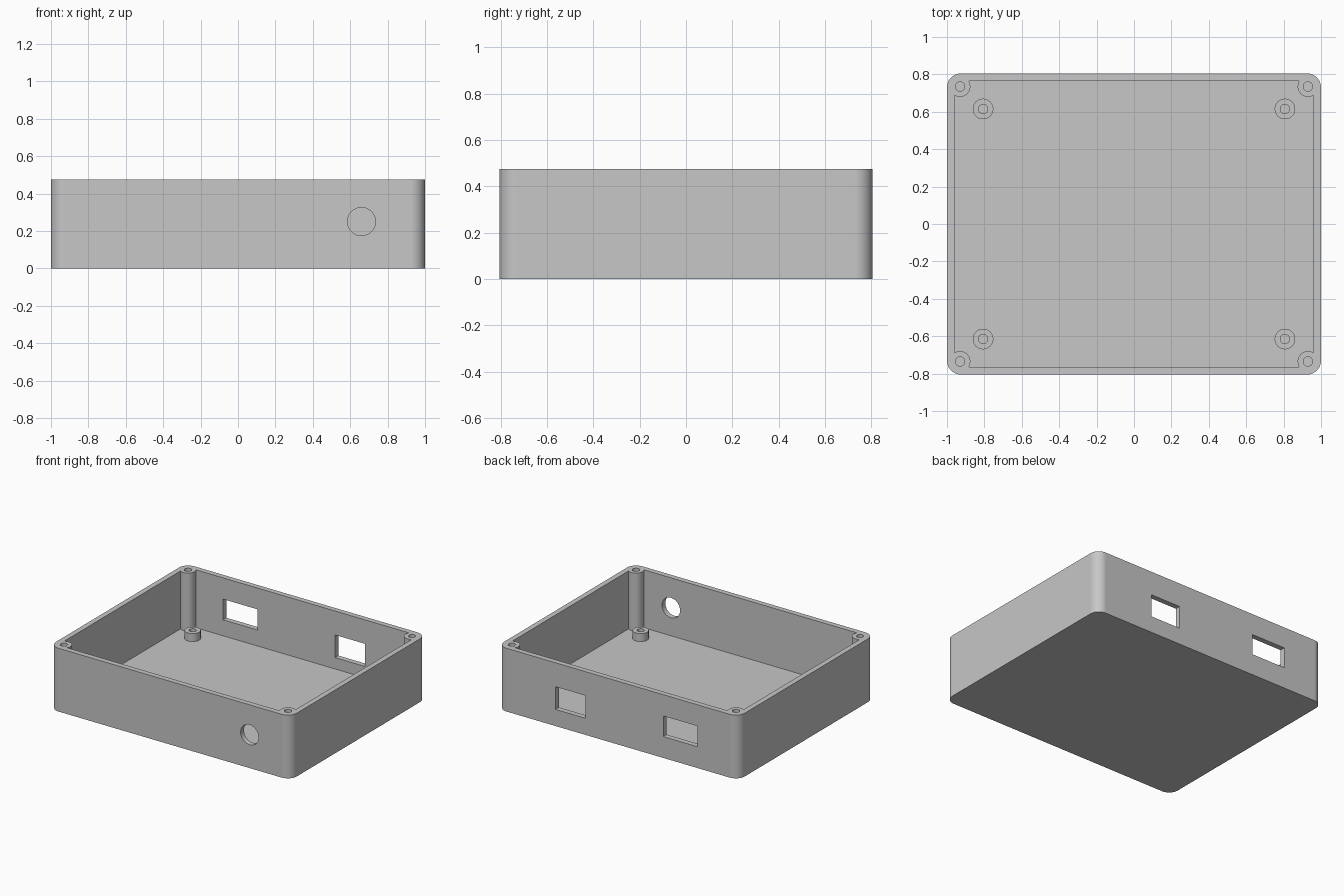
import bpy, bmesh, math

if "Cube" in bpy.data.objects:
    bpy.data.objects.remove(bpy.data.objects["Cube"], do_unlink=True)

# Main dimensions
HX, HY, H = 1.0, 0.805, 0.475
WALL, FLOOR = 0.04, 0.04
POST = (0.93, 0.735)
STANDOFF = (0.807, 0.615)
POST_R, HOLE_R = 0.055, 0.025

gray = bpy.data.materials.new("plain gray")
gray.use_nodes = True
gray.diffuse_color = (0.57, 0.57, 0.57, 1)
gray.node_tree.nodes["Principled BSDF"].inputs["Base Color"].default_value = gray.diffuse_color


def prism(name, loop, z0, z1):
    """Extrude a closed outline from z0 to z1."""
    bm = bmesh.new()
    face = bm.faces.new([bm.verts.new((x, y, z0)) for x, y in loop])
    top = bmesh.ops.extrude_face_region(bm, geom=[face])["geom"]
    moved = [v for v in top if isinstance(v, bmesh.types.BMVert)]
    bmesh.ops.translate(bm, verts=moved, vec=(0, 0, z1 - z0))
    bmesh.ops.recalc_face_normals(bm, faces=bm.faces)
    mesh = bpy.data.meshes.new(name)
    bm.to_mesh(mesh)
    bm.free()
    mesh.materials.append(gray)
    obj = bpy.data.objects.new(name, mesh)
    bpy.context.collection.objects.link(obj)
    return obj


def arc(cx, cy, r, start, end, n):
    angles = [start + (end - start) * i / n for i in range(n + 1)]
    return [(cx + r * math.cos(a), cy + r * math.sin(a)) for a in angles]


def four_corners(corner):
    """Mirror one corner outline into a closed loop."""
    half = corner + [(-x, y) for x, y in reversed(corner)]
    return half + [(x, -y) for x, y in reversed(half)]


def circle(cx, cy, r, n=40):
    return arc(cx, cy, r, 0, 2 * math.pi, n)[:-1]


def rectangle(x0, x1, y0, y1):
    return [(x0, y0), (x1, y0), (x1, y1), (x0, y1)]


def combine(target, tool, operation):
    mod = target.modifiers.new(operation.title(), "BOOLEAN")
    mod.operation, mod.solver, mod.object = operation, "EXACT", tool
    bpy.context.view_layer.objects.active = target
    bpy.ops.object.modifier_apply(modifier=mod.name)
    bpy.data.objects.remove(tool, do_unlink=True)


# Outer body with rounded vertical corners
R = 0.075
body = prism("enclosure_base", four_corners(arc(HX - R, HY - R, R, 0, math.pi / 2, 12)), 0, H)

# Cavity that leaves a round screw post in each corner
gap_x = HX - WALL - POST[0]
swing = math.acos(gap_x / POST_R)
corner = arc(*POST, POST_R, -swing, -1.5 * math.pi + swing, 20)
combine(body, prism("cavity", four_corners(corner), FLOOR, H + 0.1), "DIFFERENCE")

# Board standoffs on the floor, then screw holes in standoffs and posts
for sx in (-1, 1):
    for sy in (-1, 1):
        x, y = sx * STANDOFF[0], sy * STANDOFF[1]
        combine(body, prism("standoff", circle(x, y, POST_R), FLOOR / 2, 0.1), "UNION")
        combine(body, prism("standoff_hole", circle(x, y, HOLE_R, 24), FLOOR, 0.2), "DIFFERENCE")
        px, py = sx * POST[0], sy * POST[1]
        combine(body, prism("post_hole", circle(px, py, HOLE_R, 24), FLOOR, H + 0.1), "DIFFERENCE")

# Two rectangular ports in the back wall
for x0, x1, z0, z1 in ((0.27, 0.52, 0.125, 0.295), (-0.66, -0.375, 0.16, 0.315)):
    port = prism("port", rectangle(x0, x1, HY - 0.1, HY + 0.1), z0, z1)
    combine(body, port, "DIFFERENCE")

# Round cable hole in the front wall
cable = prism("cable_hole", circle(0, 0, 0.075, 48), -0.1, 0.1)
cable.rotation_euler.x = math.pi / 2
cable.location = (0.66, -HY, 0.25)
bpy.context.view_layer.update()
combine(body, cable, "DIFFERENCE")

# Smooth curved walls, crisp edges, flat panels
bpy.ops.object.select_all(action="DESELECT")
body.select_set(True)
bpy.context.view_layer.objects.active = body
bpy.ops.object.shade_smooth_by_angle(angle=math.radians(30))
weighted = body.modifiers.new("Weighted normals", "WEIGHTED_NORMAL")
weighted.keep_sharp = True
